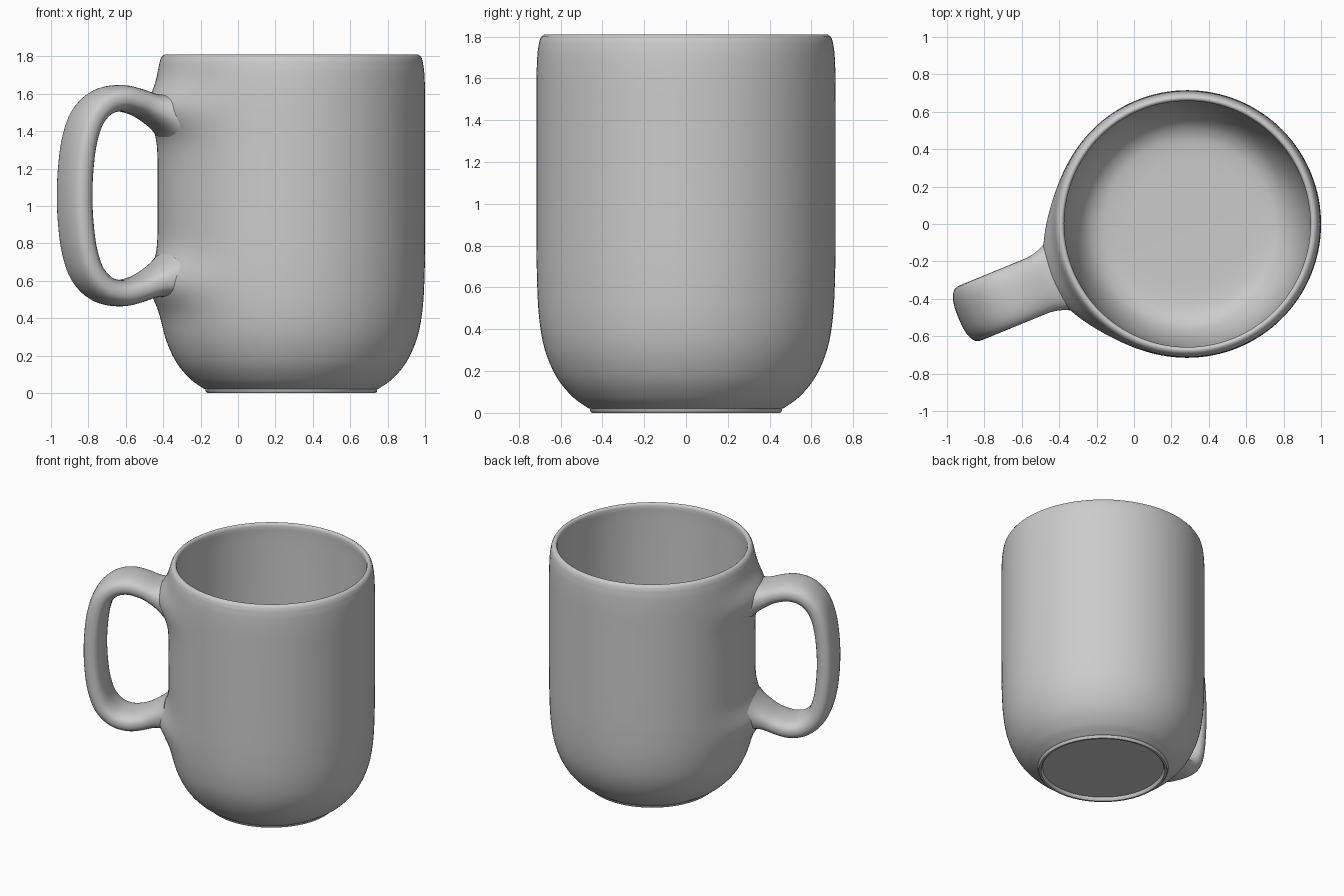
import bpy, bmesh, math
from mathutils import Vector

if "Cube" in bpy.data.objects:
    bpy.data.objects.remove(bpy.data.objects["Cube"])

CX = 0.285                                   # body axis sits right of the origin
ANG = math.radians(180 + 22.3)               # direction the handle points
OUT = Vector((math.cos(ANG), math.sin(ANG), 0))
SIDE = Vector((-math.sin(ANG), math.cos(ANG), 0))
MID_Z, ROOT_DZ = 1.055, 0.465                # handle mid height, root offset


def smooth_path(pts, steps):
    """Catmull-Rom samples through 2D points."""
    p = [Vector(q) for q in pts]
    p = [2 * p[0] - p[1]] + p + [2 * p[-1] - p[-2]]
    out = []
    for i in range(1, len(p) - 2):
        a, b, c, d = p[i - 1:i + 3]
        for s in range(steps):
            t = s / steps
            out.append(0.5 * (2 * b + (c - a) * t + (2 * a - 5 * b + 4 * c - d) * t * t
                              + (3 * b - a - 3 * c + d) * t ** 3))
    return out + [p[-2]]


def skin(name, rings, cap):
    """Join closed rings of points with quads, capping both ends."""
    bm = bmesh.new()
    loops = [[bm.verts.new(v) for v in r] for r in rings]
    n = len(loops[0])
    for a, b in zip(loops, loops[1:]):
        for i in range(n):
            j = (i + 1) % n
            bm.faces.new((a[i], a[j], b[j], b[i]))
    if cap:
        bm.faces.new(loops[0])
        bm.faces.new(loops[-1])
    bmesh.ops.recalc_face_normals(bm, faces=bm.faces)
    me = bpy.data.meshes.new(name)
    bm.to_mesh(me)
    bm.free()
    ob = bpy.data.objects.new(name, me)
    bpy.context.collection.objects.link(ob)
    bpy.context.view_layer.objects.active = ob
    ob.select_set(True)
    bpy.ops.object.shade_smooth_by_angle(angle=math.radians(40))
    ob.select_set(False)
    return ob


# Body: lathed profile with foot ring, outer wall, rim and hollow inside
foot = [(0.425, 0.025), (0.43, 0.006), (0.437, 0.0), (0.45, 0.0), (0.457, 0.006), (0.46, 0.02)]
outer = smooth_path([(0.468, 0.023), (0.54, 0.075), (0.615, 0.165), (0.673, 0.295),
                     (0.702, 0.45), (0.713, 0.65), (0.715, 0.9), (0.715, 1.15),
                     (0.715, 1.4), (0.715, 1.6), (0.711, 1.71), (0.704, 1.765)], 8)
rim = [(0.698, 1.789), (0.69, 1.802), (0.678, 1.809), (0.67, 1.809), (0.662, 1.803)]
inner = smooth_path([(0.658, 1.79), (0.662, 1.6), (0.662, 0.8), (0.65, 0.48), (0.62, 0.3),
                     (0.57, 0.175), (0.5, 0.105), (0.4, 0.08), (0.2, 0.075)], 6)
SEG = 128


def ring(r, z, flare):
    pts = []
    for i in range(SEG):
        off = math.tau * i / SEG - math.pi       # angle from the handle
        # wall swells gently towards the two handle roots
        bump = sum(math.exp(-((z - MID_Z - s * ROOT_DZ) / 0.13) ** 2) for s in (-1, 1))
        rr = r + flare * 0.085 * bump * math.exp(-(off / 0.44) ** 2)
        a = ANG + off
        pts.append((CX + rr * math.cos(a), rr * math.sin(a), z))
    return pts


rings = [ring(r, z, 0) for r, z in foot]
rings += [ring(r, z, 1) for r, z in outer]
rings += [ring(r, z, 0) for r, z in rim + [tuple(v) for v in inner]]
skin("mug_body", rings, True)

# Handle: rounded strap swept along a C-shaped path, flared at both roots
half = [(0.70, 0.435), (0.80, 0.465), (0.90, 0.503), (1.0, 0.521), (1.10, 0.495),
        (1.18, 0.415), (1.225, 0.29), (1.246, 0.14)]
path = smooth_path(half + [(1.252, 0.0)] + [(r, -z) for r, z in reversed(half)], 6)
rings = []
for i, p in enumerate(path):
    t = (path[min(i + 1, len(path) - 1)] - path[max(i - 1, 0)]).normalized()
    nrm = OUT * -t.y + Vector((0, 0, t.x))
    centre = Vector((CX, 0, MID_Z)) + OUT * p.x + Vector((0, 0, p.y))
    f = max(0, (0.88 - p.x) / 0.18) ** 2
    a, b = 0.071 * (1 + 0.8 * f), 0.158 * (1 + 0.4 * f)
    sec = []
    for k in range(32):
        c, s = math.cos(math.tau * k / 32), math.sin(math.tau * k / 32)
        c, s = (math.copysign(abs(v) ** 0.8, v) for v in (c, s))
        sec.append(centre + nrm * (a * c) + SIDE * (b * s))
    rings.append(sec)
skin("mug_handle", rings, True)
